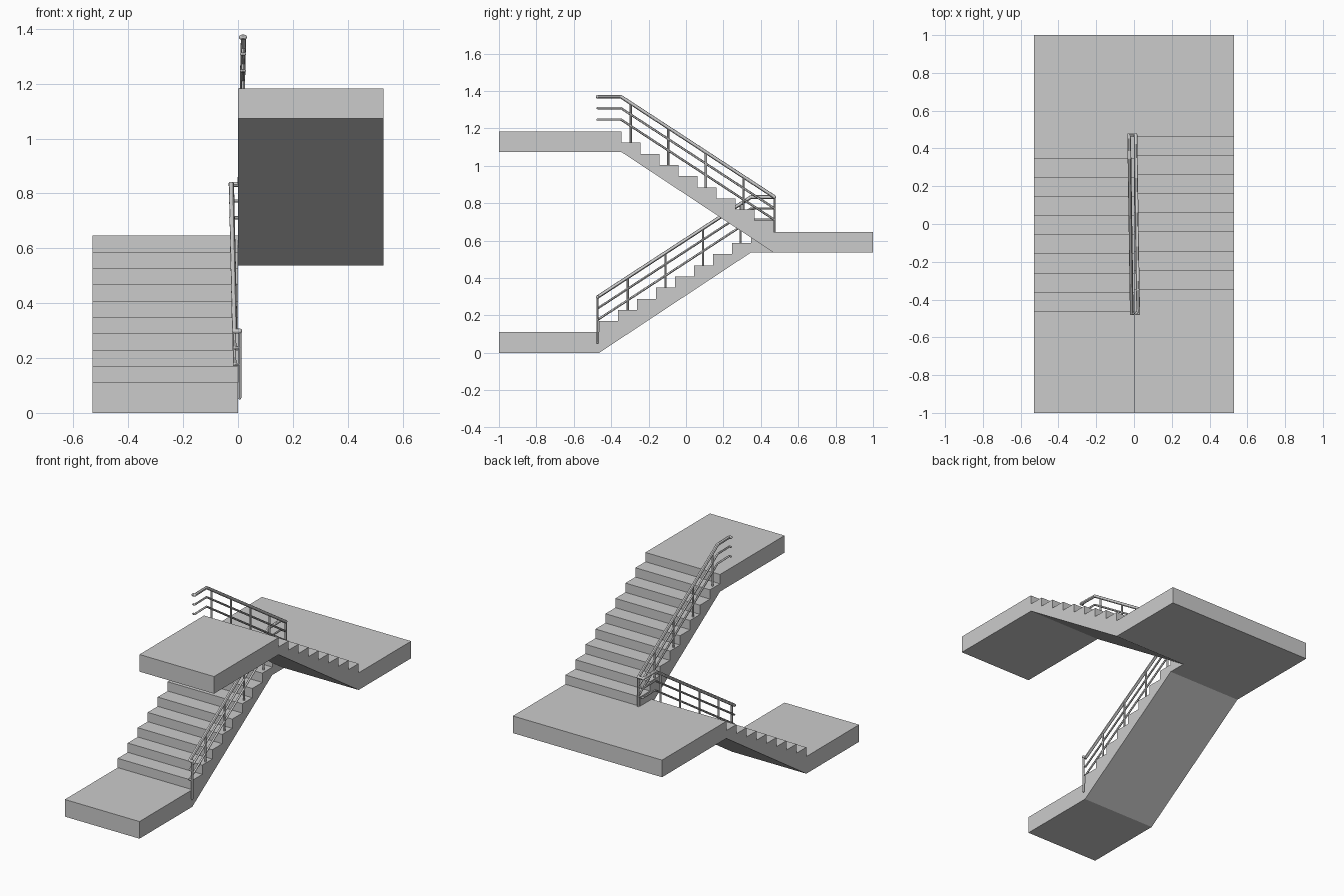
import bpy, bmesh
from mathutils import Vector

if "Cube" in bpy.data.objects:
    bpy.data.objects.remove(bpy.data.objects["Cube"])

STEPS, THICK, TOP, WIDTH = 9, 0.11, 1.183, 0.53
RISE = (TOP - THICK) / (2 * STEPS)
RUN = 0.1015
MID = THICK + STEPS * RISE


def prism(name, profile, x0, x1):
    """Extrude a (y, z) outline from x0 to x1."""
    bm = bmesh.new()
    face = bm.faces.new([bm.verts.new((x0, y, z)) for y, z in profile])
    out = bmesh.ops.extrude_face_region(bm, geom=[face])
    verts = [v for v in out["geom"] if isinstance(v, bmesh.types.BMVert)]
    bmesh.ops.translate(bm, verts=verts, vec=(x1 - x0, 0, 0))
    bmesh.ops.recalc_face_normals(bm, faces=bm.faces[:])
    mesh = bpy.data.meshes.new(name)
    bm.to_mesh(mesh)
    bm.free()
    ob = bpy.data.objects.new(name, mesh)
    bpy.context.collection.objects.link(ob)
    return ob


def flight(y_in, y_start, y_out, z, d):
    """Landing, sawtooth steps, landing and sloped soffit; d is the climbing direction."""
    pts = [(y_in, z - THICK), (y_in, z)]
    for i in range(STEPS):
        y = y_start + d * RUN * i
        pts += [(y, z + RISE * i), (y, z + RISE * (i + 1))]
    top, y_end = z + STEPS * RISE, y_start + d * RUN * (STEPS - 1)
    return pts + [(y_out, top), (y_out, top - THICK), (y_end, top - THICK), (y_start, z - THICK)]


def tubes(name, paths, r, sides=12):
    """Round bars along point paths, with ball elbows at every point."""
    bm = bmesh.new()
    for path in paths:
        pts = [Vector(p) for p in path]
        for a, b in zip(pts, pts[1:]):
            m = (b - a).to_track_quat('Z', 'Y').to_matrix().to_4x4()
            m.translation = (a + b) / 2
            bmesh.ops.create_cone(bm, cap_ends=True, segments=sides, radius1=r, radius2=r,
                                  depth=(b - a).length, matrix=m)
        for p in pts:
            m = m.to_3x3().to_4x4()
            m.translation = p
            bmesh.ops.create_uvsphere(bm, u_segments=sides, v_segments=8, radius=r, matrix=m)
    mesh = bpy.data.meshes.new(name)
    bm.to_mesh(mesh)
    bm.free()
    ob = bpy.data.objects.new(name, mesh)
    bpy.context.collection.objects.link(ob)
    bpy.context.view_layer.objects.active = ob
    ob.select_set(True)
    bpy.ops.object.shade_smooth_by_angle()
    ob.select_set(False)
    return ob


# Concrete: two flights sharing the middle landing, fused into one solid
stairs = prism("stair_flights_and_landings", flight(-1, -0.464, 1, THICK, 1), -WIDTH, 0)
upper = prism("upper_flight", flight(1, 0.467, -1, MID, -1), 0, WIDTH)
mod = stairs.modifiers.new("fuse", 'BOOLEAN')
mod.operation, mod.solver, mod.object = 'UNION', 'EXACT', upper
bpy.context.view_layer.objects.active = stairs
bpy.ops.object.modifier_apply(modifier=mod.name)
bpy.data.objects.remove(upper)

# Railing centre line: bottom return, lower slope, turn, upper slope, top return
Z0, Z1, Z2 = 0.298, 0.833, 1.369
LINE = [(0.006, -0.473, Z0), (-0.012, -0.473, Z0), (-0.024, 0.348, Z1), (-0.026, 0.473, Z1),
        (0.008, 0.473, Z1), (0.020, -0.348, Z2), (0.023, -0.473, Z2), (0.013, -0.473, Z2)]


def lowered(dz):
    return [(x, y, z - dz) for x, y, z in LINE]


tubes("handrail", [lowered(0)], 0.0095)
tubes("lower_rails", [lowered(0.061), lowered(0.122)], 0.006)


# Posts: from the tread up to the handrail
def post(a, b, y, foot):
    t = (y - a[1]) / (b[1] - a[1])
    p = Vector(a).lerp(Vector(b), t)
    return [(p.x, y, foot), tuple(p)]


posts = [[(0.006, -0.473, 0.055), LINE[0]], [(0.008, 0.473, MID - 0.03), LINE[4]]]
for i in range(4):
    step = 2 * (i + 1)
    y = -0.311 + 2 * RUN * i * 0.99
    posts.append(post(LINE[1], LINE[2], y, THICK + step * RISE - 0.005))
    posts.append(post(LINE[4], LINE[5], -y - 0.004, MID + step * RISE - 0.005))
tubes("railing_posts", posts, 0.006)
